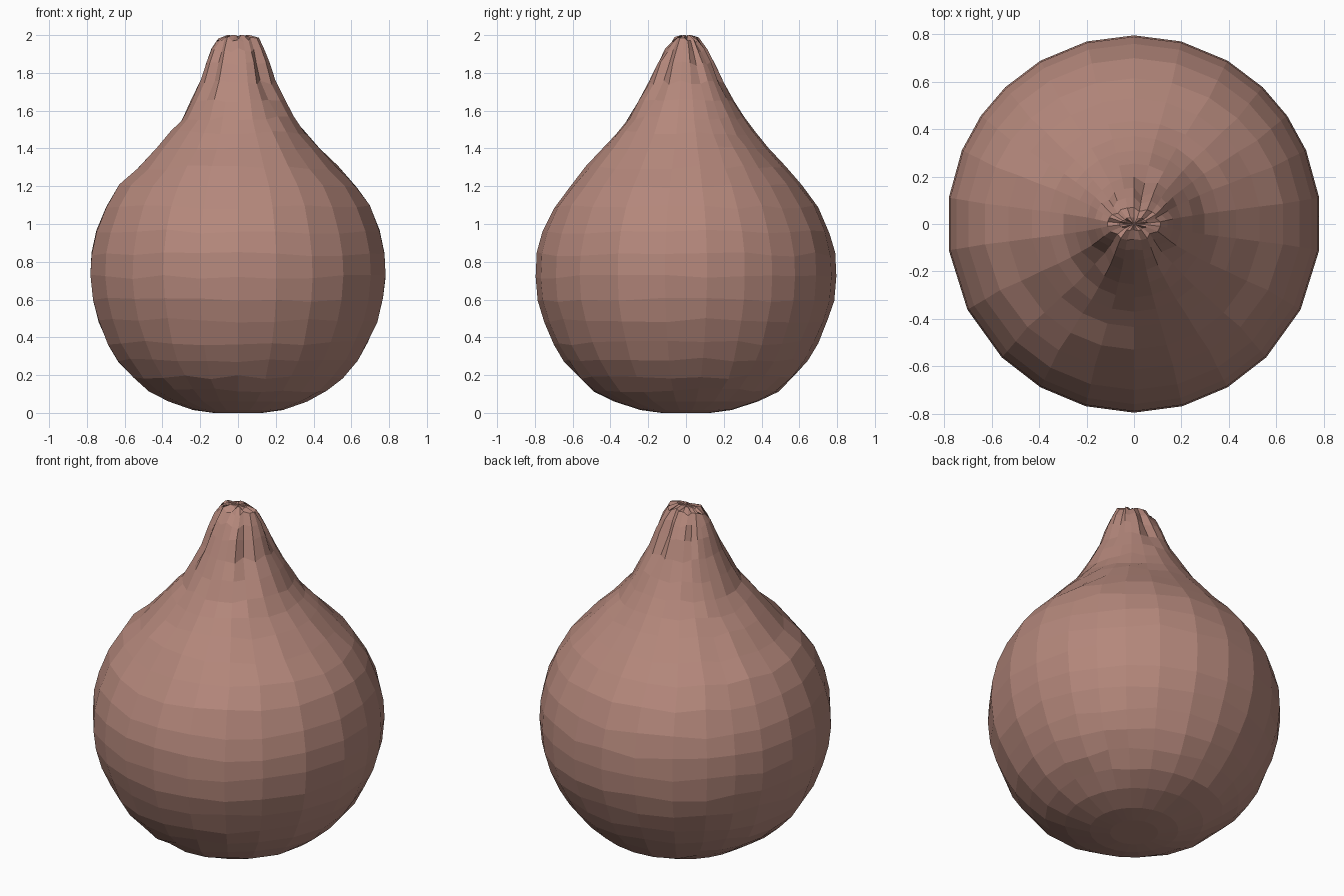
import bpy, bmesh, math, random

if "Cube" in bpy.data.objects:
    bpy.data.objects.remove(bpy.data.objects["Cube"])

random.seed(4)

# Profile: height, half width in x, half width in y
PROFILE = [
    (0.00, 0.13, 0.13), (0.015, 0.24, 0.24), (0.06, 0.37, 0.38), (0.12, 0.475, 0.49),
    (0.19, 0.56, 0.575), (0.28, 0.64, 0.645), (0.37, 0.695, 0.70), (0.49, 0.745, 0.75),
    (0.60, 0.775, 0.785), (0.72, 0.789, 0.796), (0.84, 0.783, 0.79), (0.96, 0.757, 0.76),
    (1.09, 0.705, 0.70), (1.20, 0.635, 0.615), (1.30, 0.535, 0.53), (1.40, 0.435, 0.435),
    (1.48, 0.36, 0.37), (1.56, 0.30, 0.31), (1.65, 0.25, 0.255), (1.75, 0.20, 0.20),
    (1.85, 0.167, 0.153), (1.92, 0.142, 0.113), (1.98, 0.112, 0.07),
]
# Meridian angles down the right half, front-to-back, then mirrored to the left
RIGHT = [-90, -75, -60, -45, -27, -8, 8, 23, 35, 46.5, 60, 75.4, 90]
ANGLES = RIGHT + [180 - a for a in RIGHT[-2:0:-1]]
# Folds in the neck: angle, depth, lowest height
FOLDS = [(-45, 0.17, 1.55), (75.4, 0.22, 1.65), (-135, 0.13, 1.55), (23, 0.12, 1.72),
         (133.5, 0.12, 1.72), (-90, 0.12, 1.85)]


def fold(angle, z):
    """Radius factor pulling the neck in at each crease."""
    f = 1.0
    for a, depth, low in FOLDS:
        d = abs((angle - a + 180) % 360 - 180)
        if d < 10 and z > low:
            f -= depth * min(1, (z - low) / 0.2)
    return f


mat = bpy.data.materials.new("dusty pink skin")
mat.diffuse_color = (0.46, 0.245, 0.20, 1)
mat.use_nodes = True
mat.node_tree.nodes["Principled BSDF"].inputs["Base Color"].default_value = mat.diffuse_color

# Bulb body with tapering pinched neck
bm = bmesh.new()
rings = []
for z, rx, ry in PROFILE:
    ring = []
    for a in ANGLES:
        t, f = math.radians(a), fold(a, z)
        dz = random.uniform(-0.012, 0.012) if 0.1 < z < 1.95 else 0
        if z > 1.95:
            dz = random.uniform(-0.02, 0.012)
        ring.append(bm.verts.new((rx * f * math.cos(t), ry * f * math.sin(t), z + dz)))
    rings.append(ring)
n = len(ANGLES)
for lo, hi in zip(rings, rings[1:]):
    for i in range(n):
        j = (i + 1) % n
        bm.faces.new((lo[i], lo[j], hi[j], hi[i]))
bm.faces.new(rings[0][::-1])

# Crumpled closed tip
inner = [bm.verts.new((v.co.x * 0.55, v.co.y * 0.4, 2.0 - (0.02 if i % 3 == 0 else 0)))
         for i, v in enumerate(rings[-1])]
tip = bm.verts.new((0, 0, 1.995))
for i in range(n):
    j = (i + 1) % n
    bm.faces.new((rings[-1][i], rings[-1][j], inner[j], inner[i]))
    bm.faces.new((inner[i], inner[j], tip))
bmesh.ops.recalc_face_normals(bm, faces=bm.faces)

mesh = bpy.data.meshes.new("bulb")
bm.to_mesh(mesh)
bm.free()
mesh.materials.append(mat)
bulb = bpy.data.objects.new("bulb", mesh)
bpy.context.collection.objects.link(bulb)
